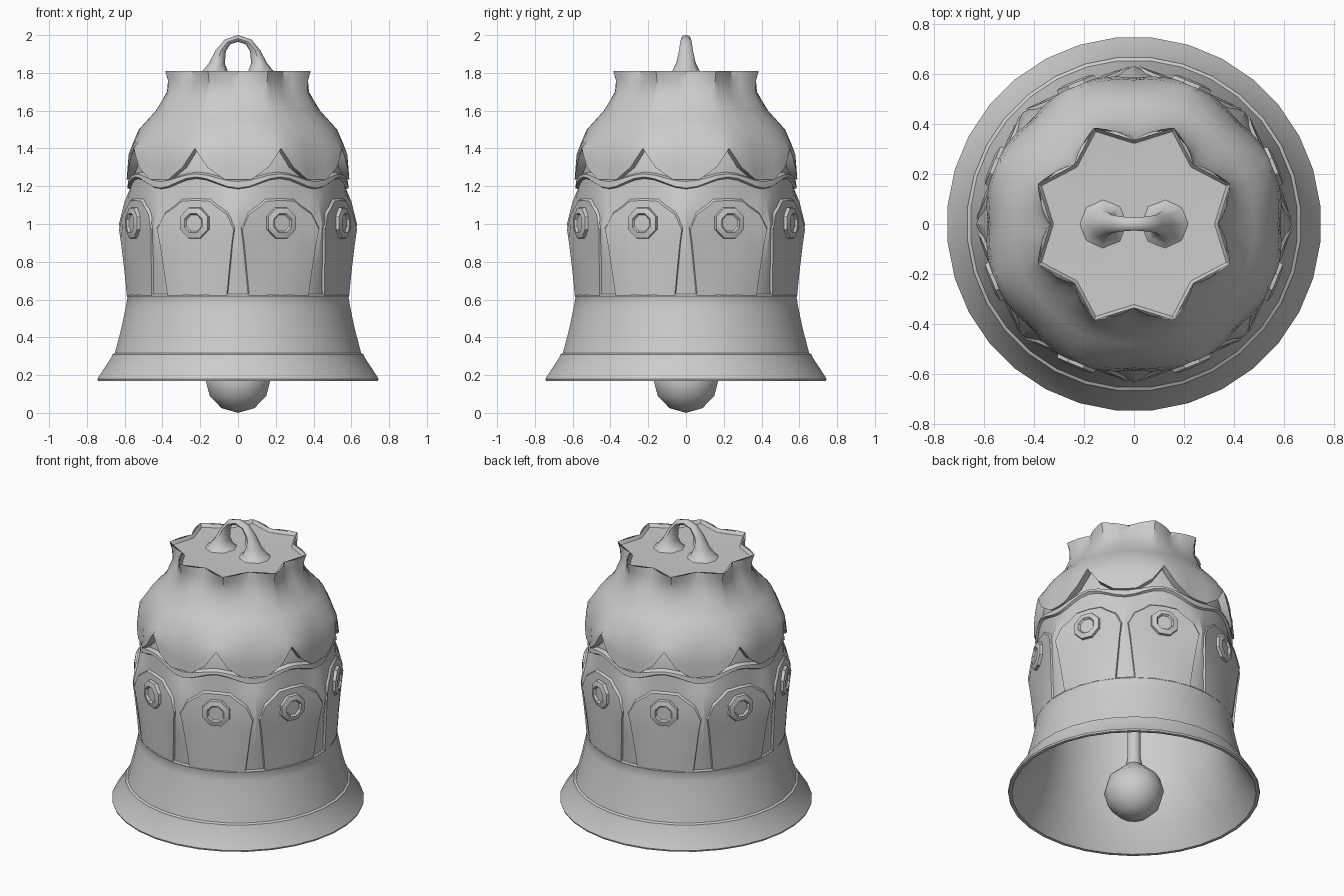
import bpy, bmesh
from math import sin, cos, pi, radians
from mathutils import Vector

if "Cube" in bpy.data.objects:
    bpy.data.objects.remove(bpy.data.objects["Cube"])

E = pi / 8  # half of one eighth of the circle


def pol(r, a, z):
    return Vector((r * sin(a), -r * cos(a), z))


def lerp(tab, x):
    """Piecewise linear lookup in an ascending table."""
    if x <= tab[0][0]:
        return tab[0][1]
    for (x0, y0), (x1, y1) in zip(tab, tab[1:]):
        if x <= x1:
            return y0 + (y1 - y0) * (x - x0) / (x1 - x0)
    return tab[-1][1]


def make(name, grids, wrap=False, caps=False, angle=32):
    """Skin one or more grids of points into a single object."""
    bm = bmesh.new()
    for rows in grids:
        vs = [[bm.verts.new(p) for p in row] for row in rows]
        n = len(vs[0])
        for a, b in zip(vs, vs[1:]):
            for i in range(n if wrap else n - 1):
                j = (i + 1) % n
                bm.faces.new((a[i], a[j], b[j], b[i]))
        if caps:
            bm.faces.new(vs[0])
            bm.faces.new(vs[-1])
    bmesh.ops.remove_doubles(bm, verts=bm.verts, dist=1e-5)
    bmesh.ops.dissolve_degenerate(bm, edges=bm.edges, dist=1e-5)
    bmesh.ops.recalc_face_normals(bm, faces=bm.faces)
    if sum(f.normal.dot(f.calc_center_median()) * f.calc_area() for f in bm.faces) < 0:
        bmesh.ops.reverse_faces(bm, faces=bm.faces)
    me = bpy.data.meshes.new(name)
    bm.to_mesh(me)
    bm.free()
    ob = bpy.data.objects.new(name, me)
    bpy.context.collection.objects.link(ob)
    bpy.ops.object.select_all(action='DESELECT')
    ob.select_set(True)
    bpy.context.view_layer.objects.active = ob
    bpy.ops.object.shade_smooth_by_angle(angle=radians(angle))
    return ob


def lathe(name, prof, n, shift=0.0):
    return make(name, [[[pol(r, 2 * pi * (i + shift) / n, z) for i in range(n)]
                        for r, z in prof]], wrap=True)


# Flared skirt with the hollow inner shell
lathe("bell_skirt", [
    (0, 1.72), (.3, 1.68), (.48, 1.4), (.53, 1.0), (.545, .62), (.575, .45), (.64, .3),
    (.725, .17), (.745, .17), (.748, .18), (.742, .19), (.67, .3), (.668, .31),
    (.655, .317), (.62, .45), (.597, .56), (.588, .61), (.592, .62), (.585, .63),
    (.56, .635), (.545, 1.0), (.5, 1.4), (.32, 1.7), (0, 1.74)], 32, .5)

# Clapper ball with stem
lathe("clapper", [
    (0, 0), (.09, .025), (.155, .09), (.178, .175), (.155, .26), (.09, .32),
    (.05, .355), (.04, .41), (.04, 1.7), (0, 1.7)], 12, .5)

# Waist: eight flat sides, corners at multiples of 45 degrees
MID = [(.6, .575), (1.0, .585), (1.12, .578), (1.25, .57)]
CORNER = [(.6, .58), (1.0, .63), (1.12, .6), (1.25, .58)]


def blend(a):
    d = (a % (2 * E)) - E  # angle from the middle of a side
    return (1 / cos(d) - 1) / (1 / cos(E) - 1)


def waist_r(a, z):
    w = blend(a)
    return lerp(MID, z) * (1 - w) + lerp(CORNER, z) * w


angs = [2 * pi * i / 64 for i in range(64)]
rows = [[pol(waist_r(a, z), a, z) for a in angs] for z in (.62, .8, 1.0, 1.12)]
# scalloped lip, then the shoulder hidden under the petals
for z, wave, dr in ((1.185, .055, 0), (1.19, .06, .014), (1.225, .04, .01), (1.235, .04, -.015)):
    row = []
    for a in angs:
        zz = z + wave * (.5 - .5 * cos(8 * a))
        row.append(pol(.572 + dr, a, zz))
    rows.append(row)
rows += [[pol(r, a, z) for a in angs] for r, z in ((.55, 1.36), (.5, 1.46), (.33, 1.69), (0, 1.75))]
make("bell_waist", [rows], wrap=True)

# Raised arched panels around the waist
HALF = [(.62, 17.5), (.9, 20.3), (1.0, 21.6), (1.15, 21.6)]
ARCH = [(0, 1.145), (.38, 1.14), (.55, 1.11), (.82, 1.07), (1, .99)]
US = [-1, -.82, -.55, -.38, 0, .38, .55, .82, 1]


def panel(c):
    def row(t, off, inset=0.0):
        pts = []
        for u in US:
            z = .622 + t * (lerp(ARCH, abs(u)) - inset - .622)
            a = c + u * radians(lerp(HALF, z) - inset * 40)
            pts.append((a, z, off))
        # border column on each side sinks into the waist
        ends = [(c + s * radians(lerp(HALF, pts[0 if s < 0 else -1][1])),
                 pts[0 if s < 0 else -1][1], -.01) for s in (-1, 1)]
        pts = [ends[0]] + pts + [ends[1]]
        return [pol(waist_r(a, z) + o, a, z) for a, z, o in pts]
    return [row(t, .012, .02) for t in (0, .3, .6, .8, 1)] + [row(1, -.01)]


make("waist_panels", [panel(E + 2 * E * k) for k in range(8)])

# Octagonal studs, one on each panel
studs = []
for k in range(8):
    a = E + 2 * E * k
    out, side, up = pol(1, a, 0), Vector((cos(a), sin(a), 0)), Vector((0, 0, 1))
    base = pol(.585, a, 1.005)
    studs.append([[base + out * d + side * (r * cos(q)) + up * (r * sin(q))
                   for q in [E + 2 * E * i for i in range(8)]]
                  for r, d in ((.09, 0), (.086, .026), (.055, .034), (.046, .022), (0, .022))])
make("panel_studs", studs, wrap=True, angle=20)

# Overlapping crown petals, flaring at the top corners
PMID = [(1.23, .583), (1.37, .575), (1.5, .525), (1.6, .435), (1.7, .368), (1.76, .35), (1.81, .335)]
PCOR = [(1.23, .62), (1.4, .597), (1.5, .53), (1.6, .44), (1.7, .398), (1.76, .4), (1.81, .416)]
HEM = [(0, 1.235), (.3, 1.235), (.7, 1.3), (1, 1.4)]
PU = [-1, -.85, -.7, -.5, -.3, 0, .3, .5, .7, .85, 1]


def petal(c):
    def pt(u, z, dr=0.0):
        w = abs(u)
        return pol(lerp(PMID, z) * (1 - w) + lerp(PCOR, z) * w + dr, c + u * E, z)
    rows = [[pt(u, lerp(HEM, abs(u)), -.05) for u in PU]]
    rows.append([pt(u, lerp(HEM, abs(u))) for u in PU])
    for t in (.25, .5, .75):
        rows.append([pt(u, lerp(HEM, abs(u)) * (1 - t) + 1.5 * t) for u in PU])
    rows += [[pt(u, z) for u in PU] for z in (1.5, 1.55, 1.6, 1.65, 1.7, 1.76, 1.81)]
    return [r for i, r in enumerate(rows)]


make("crown_petals", [petal(2 * E * k) for k in range(8)])

# Star-shaped top inside the petal rim
make("crown_top", [[[pol(s * (.416 if i % 2 else .335), i * E, z) for i in range(16)]
                    for s, z in ((1, 1.81), (.96, 1.79), (.6, 1.785), (0, 1.79), )] +
                   [[pol(0, 0, 1.77)] * 16]][:1], wrap=True)

# Hanging loop with flared feet: outer x, z, inner x, z, half depth
side = [(.25, 1.765, .0, 1.775, .12), (.2, 1.795, .05, 1.8, .08), (.155, 1.85, .07, 1.85, .052),
        (.118, 1.92, .064, 1.915, .037), (.07, 1.977, .04, 1.952, .03)]
path = side + [(0, 2.0, 0, 1.965, .026)] + [(-a, b, -c, d, y) for a, b, c, d, y in reversed(side)]
loop = [[Vector(((xo + xi) / 2 + (xo - xi) / 2 * cos(q), y * sin(q),
                 (zo + zi) / 2 + (zo - zi) / 2 * cos(q))) for q in [2 * E * i for i in range(8)]]
        for xo, zo, xi, zi, y in path]
make("hanging_loop", [loop], wrap=True, caps=True, angle=50)
